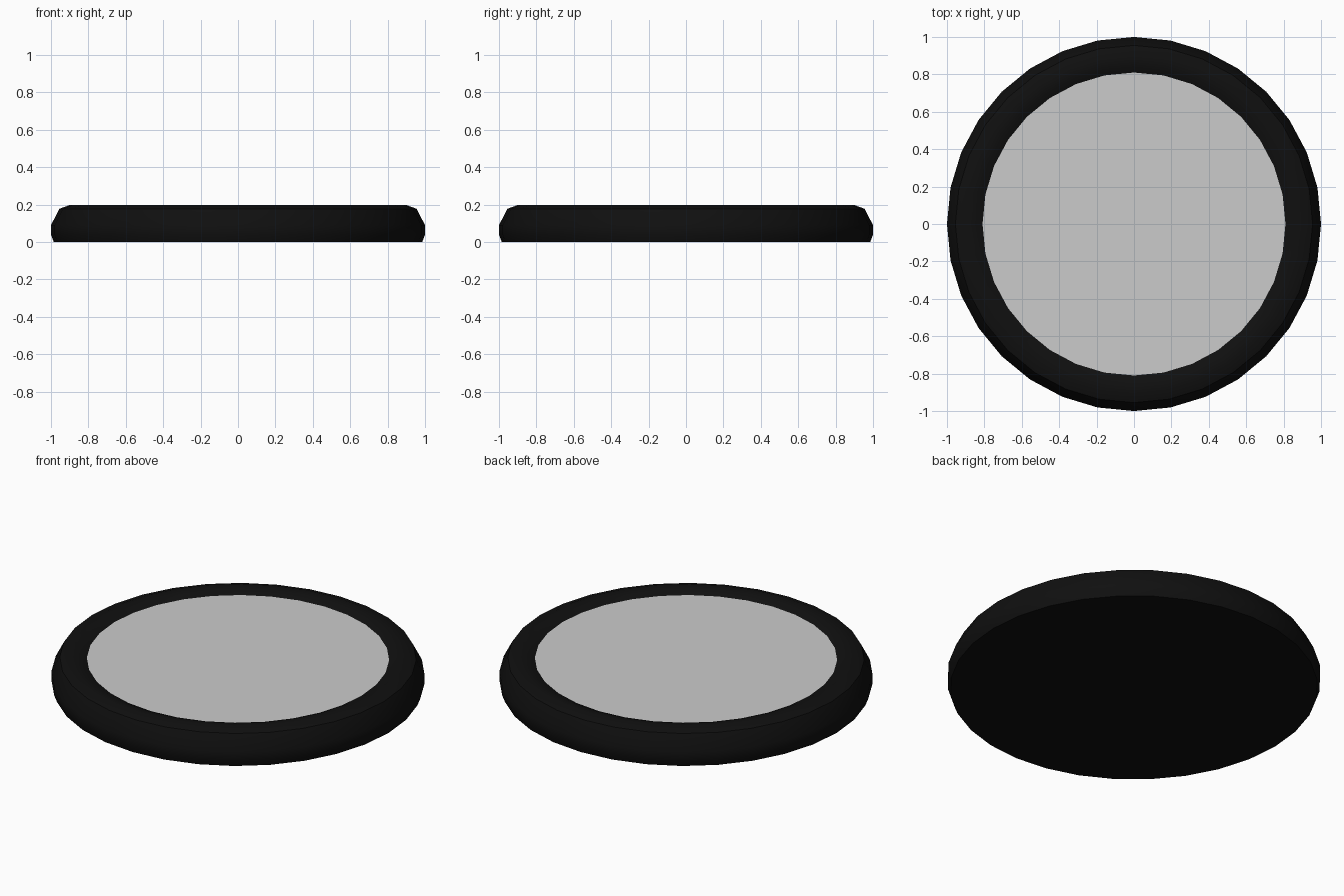
import bpy, bmesh
from math import cos, sin, pi, radians

if "Cube" in bpy.data.objects:
    bpy.data.objects.remove(bpy.data.objects["Cube"])

SIDES = 32


def lathe(name, profile, cap_start=False, cap_end=False):
    """Revolve (radius, z) points around z into a 32-sided shell."""
    bm = bmesh.new()
    rings = []
    for r, z in profile:
        rings.append([bm.verts.new((r * cos(2 * pi * i / SIDES),
                                    r * sin(2 * pi * i / SIDES), z))
                      for i in range(SIDES)])
    for a, b in zip(rings, rings[1:]):
        for i in range(SIDES):
            j = (i + 1) % SIDES
            bm.faces.new((a[i], a[j], b[j], b[i]))
    if cap_start:
        bm.faces.new(rings[0][::-1])
    if cap_end:
        bm.faces.new(rings[-1])
    mesh = bpy.data.meshes.new(name)
    bm.to_mesh(mesh)
    bm.free()
    obj = bpy.data.objects.new(name, mesh)
    bpy.context.collection.objects.link(obj)
    return obj


black = bpy.data.materials.new("black_rubber")
black.diffuse_color = (0.005, 0.005, 0.005, 1)
black.use_nodes = True
black.node_tree.nodes["Principled BSDF"].inputs["Base Color"].default_value = black.diffuse_color

# Black puck body: flat underside, rounded wall, lip dipping to the face
body = lathe("rim_body", [(0.985, 0), (1.0, 0.04), (1.0, 0.09), (0.955, 0.178),
                          (0.9, 0.198), (0.845, 0.19), (0.81, 0.174)],
             cap_start=True)
body.data.materials.append(black)

# Grey inset face closing the top
lathe("face_disc", [(0.81, 0.174)], cap_end=True)

# Soft shading on the rounded rim
bpy.ops.object.select_all(action='DESELECT')
body.select_set(True)
bpy.context.view_layer.objects.active = body
bpy.ops.object.shade_smooth_by_angle(angle=radians(40))
